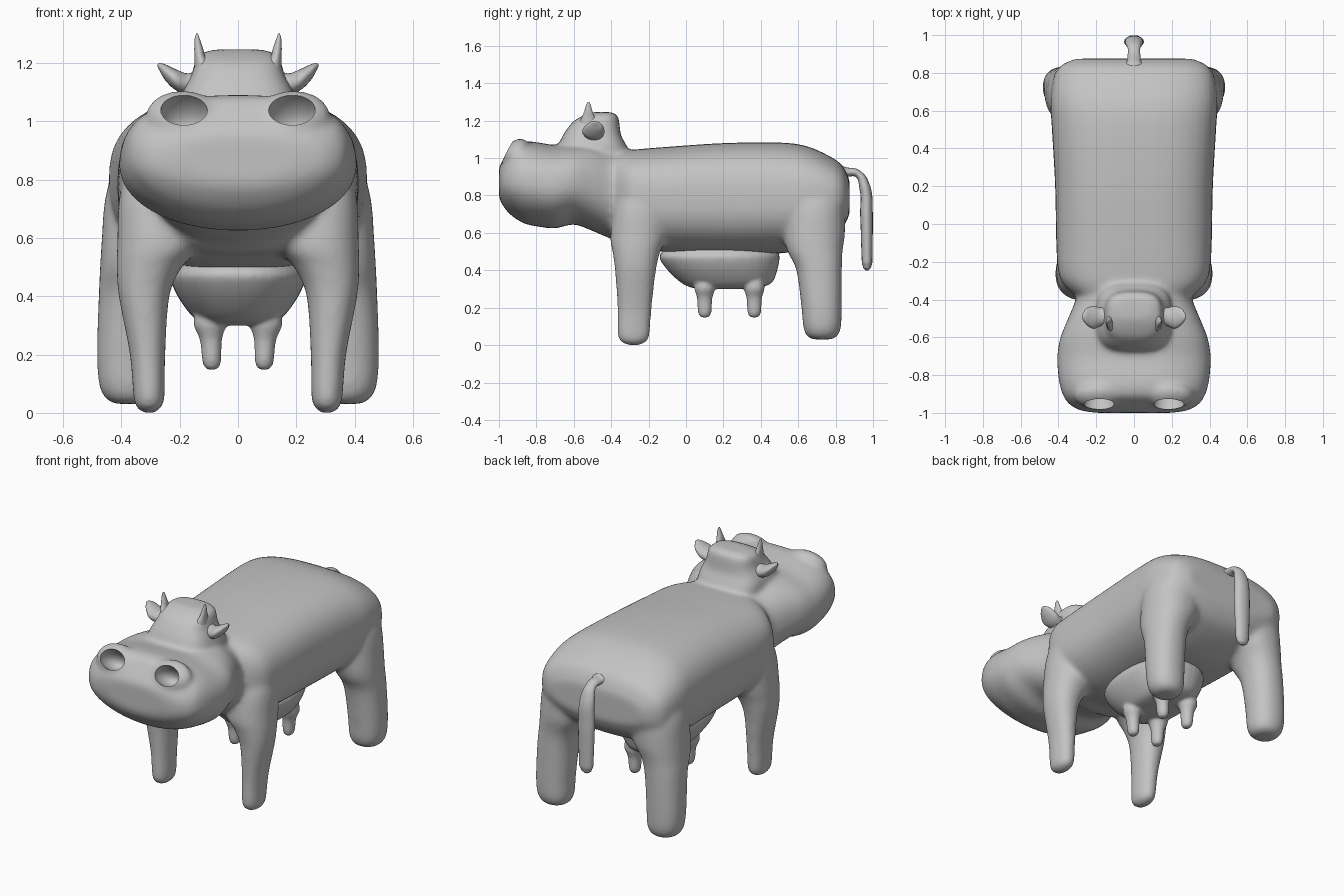
import bpy, bmesh, math
from mathutils import Matrix

if "Cube" in bpy.data.objects:
    bpy.data.objects.remove(bpy.data.objects["Cube"])

grey = bpy.data.materials.new("plain grey")
grey.diffuse_color = (0.55, 0.55, 0.55, 1)
grey.use_nodes = True
grey.node_tree.nodes["Principled BSDF"].inputs["Base Color"].default_value = grey.diffuse_color


def spline(keys, steps=6):
    """Smooth in-between sections through the key sections."""
    out = []
    for i in range(len(keys) - 1):
        a, b = keys[max(i - 1, 0)], keys[i]
        c, d = keys[i + 1], keys[min(i + 2, len(keys) - 1)]
        for s in range(steps):
            u = s / steps
            out.append([q + 0.5 * u * (r - p + u * (2 * p - 5 * q + 4 * r - t + u * (3 * (q - r) + t - p)))
                        for p, q, r, t in zip(a, b, c, d)])
    return out + [list(keys[-1])]


def loft(bm, axis, keys, e_top=2.0, e_bot=None, side=1, n=40):
    """Skin superellipse sections (t, centre a, centre b, radius a, radius b) along an axis."""
    e_bot = e_bot or e_top
    rings = []
    for t, a, b, ra, rb in spline(keys):
        ring = []
        for k in range(n):
            w = 2 * math.pi * k / n
            c, s = math.cos(w), math.sin(w)
            e = e_top if s >= 0 else e_bot
            p = a + ra * math.copysign(abs(c) ** (2 / e), c)
            q = b + rb * math.copysign(abs(s) ** (2 / e), s)
            x, y, z = {"x": (t, p, q), "y": (p, t, q), "z": (p, q, t)}[axis]
            ring.append(bm.verts.new((x * side, y, z)))
        rings.append(ring)
    for r0, r1 in zip(rings, rings[1:]):
        for k in range(n):
            bm.faces.new((r0[k], r0[(k + 1) % n], r1[(k + 1) % n], r1[k]))
    bm.faces.new(rings[0])
    bm.faces.new(rings[-1])


def trunk(keys):
    """Sections given as (y, half width, bottom z, top z)."""
    return [(y, 0, (b + t) / 2, w, (t - b) / 2) for y, w, b, t in keys]


def blob(bm, loc, radii, tilt):
    m = Matrix.Translation(loc) @ Matrix.Rotation(math.radians(tilt), 4, "X") @ Matrix.Diagonal((*radii, 1))
    bmesh.ops.create_uvsphere(bm, u_segments=32, v_segments=20, radius=1, matrix=m)


def finish(name, bm):
    bmesh.ops.recalc_face_normals(bm, faces=bm.faces)
    me = bpy.data.meshes.new(name)
    bm.to_mesh(me)
    bm.free()
    me.materials.append(grey)
    ob = bpy.data.objects.new(name, me)
    bpy.context.collection.objects.link(ob)
    return ob


def fuse(ob, voxel, rounds, cutter=None):
    """Melt overlapping parts into one soft skin, then cut holes."""
    m = ob.modifiers.new("fuse", "REMESH")
    m.mode, m.voxel_size = "VOXEL", voxel
    m = ob.modifiers.new("soften", "SMOOTH")
    m.factor, m.iterations = 0.5, rounds
    if cutter:
        m = ob.modifiers.new("holes", "BOOLEAN")
        m.operation, m.object, m.solver = "DIFFERENCE", cutter, "EXACT"
    dg = bpy.context.evaluated_depsgraph_get()
    me = bpy.data.meshes.new_from_object(ob.evaluated_get(dg))
    ob.modifiers.clear()
    ob.data = me
    me.materials.clear()
    me.materials.append(grey)


def smooth(ob):
    bpy.ops.object.select_all(action="DESELECT")
    ob.select_set(True)
    bpy.context.view_layer.objects.active = ob
    bpy.ops.object.shade_smooth_by_angle(angle=math.radians(50))


# torso
bm = bmesh.new()
loft(bm, "y", trunk([
    (-.43, .25, .59, 1.0), (-.38, .31, .555, 1.03), (-.33, .365, .545, 1.04), (-.26, .40, .535, 1.047),
    (-.1, .412, .495, 1.06), (.2, .418, .485, 1.08), (.5, .435, .49, 1.083), (.65, .443, .52, 1.062),
    (.78, .425, .575, 1.003), (.84, .385, .63, .955), (.875, .31, .70, .88)]), 2.75, 2.5)
# head and neck
loft(bm, "y", trunk([
    (-1.0, .2, .79, .955), (-.985, .29, .755, .98), (-.95, .348, .708, 1.03), (-.91, .375, .675, 1.077),
    (-.86, .392, .648, 1.09), (-.8, .402, .635, 1.085), (-.7, .407, .624, 1.07), (-.6, .39, .645, 1.075),
    (-.5, .35, .61, 1.075), (-.4, .31, .57, 1.05), (-.3, .30, .56, 1.04)]), 2.55, 2.05)
# crown of the head
loft(bm, "z", [
    (1.0, 0, -.49, .20, .20), (1.07, 0, -.5, .20, .18), (1.12, 0, -.503, .18, .156), (1.16, 0, -.493, .158, .14),
    (1.2, 0, -.478, .15, .12), (1.23, 0, -.455, .132, .088), (1.246, 0, -.45, .08, .05)], 3)
for s in (1, -1):
    # nostril rims
    blob(bm, (s * .19, -.91, 1.025), (.125, .09, .06), 53)
    # front leg
    loft(bm, "z", [
        (0, .305, -.28, .02, .035), (.015, .305, -.28, .04, .065), (.05, .305, -.28, .053, .085),
        (.2, .31, -.275, .061, .092), (.4, .322, -.27, .087, .11), (.5, .304, -.265, .112, .128),
        (.58, .272, -.255, .142, .15), (.75, .27, -.24, .135, .14), (.9, .25, -.22, .10, .10)], 2.2, side=s)
    # rear leg
    loft(bm, "z", [
        (.03, .37, .728, .04, .04), (.042, .37, .728, .077, .076), (.09, .373, .728, .102, .1),
        (.2, .375, .725, .109, .108), (.4, .364, .712, .114, .122), (.5, .346, .69, .127, .147),
        (.6, .312, .685, .155, .165), (.75, .29, .685, .163, .16), (.9, .25, .68, .15, .13)], 2.2, side=s)
body = finish("body", bm)

# nostril holes
bm = bmesh.new()
for s in (1, -1):
    blob(bm, (s * .185, -.95, 1.035), (.08, .058, .11), 53)
cutter = finish("nostril_cutter", bm)
cutter.hide_render = True
fuse(body, .011, 22, cutter)
bpy.data.objects.remove(cutter)
smooth(body)

# udder with four teats
bm = bmesh.new()
loft(bm, "z", [
    (.3, 0, .21, .08, .14), (.312, 0, .215, .13, .2), (.34, 0, .215, .165, .25), (.4, 0, .195, .207, .293),
    (.46, 0, .18, .232, .32), (.49, 0, .18, .225, .315), (.53, 0, .18, .19, .27)], 2.3)
for s in (1, -1):
    for y in (.1, .365):
        loft(bm, "z", [
            (.147, .09, y, .012, .014), (.155, .09, y, .024, .028), (.18, .09, y, .033, .037),
            (.25, .093, y, .038, .041), (.3, .097, y, .055, .055), (.34, .097, y, .05, .05)], side=s)
udder = finish("udder", bm)
fuse(udder, .008, 10)
smooth(udder)

# ears and horns
for s, label in ((1, "left"), (-1, "right")):
    bm = bmesh.new()
    loft(bm, "x", [
        (.12, -.48, 1.14, .05, .045), (.17, -.49, 1.128, .048, .036), (.215, -.495, 1.143, .06, .036),
        (.25, -.49, 1.168, .045, .027), (.268, -.49, 1.185, .022, .014), (.276, -.49, 1.191, .006, .004)],
        side=s, n=24)
    smooth(finish(label + "_ear", bm))
    bm = bmesh.new()
    loft(bm, "z", [
        (1.14, .11, -.52, .042, .06), (1.19, .118, -.522, .032, .048), (1.22, .13, -.522, .019, .034),
        (1.25, .135, -.522, .015, .022), (1.285, .14, -.522, .008, .012), (1.3, .14, -.522, .003, .004)],
        side=s, n=24)
    smooth(finish(label + "_horn", bm))

# tail: thickened curve
cu = bpy.data.curves.new("tail", "CURVE")
cu.dimensions, cu.bevel_depth, cu.bevel_resolution = "3D", 1, 6
cu.use_fill_caps, cu.resolution_u = True, 8
path = [(.80, .92, .05), (.86, .925, .024), (.92, .915, .02), (.957, .84, .03), (.965, .70, .034),
        (.967, .55, .031), (.968, .44, .028), (.968, .412, .02), (.968, .4, .008)]
sp = cu.splines.new("BEZIER")
sp.bezier_points.add(len(path) - 1)
for p, (y, z, r) in zip(sp.bezier_points, path):
    p.co, p.radius = (0, y, z), r
    p.handle_left_type = p.handle_right_type = "AUTO"
cu.materials.append(grey)
tail = bpy.data.objects.new("tail", cu)
tail.scale.x = 1.55
bpy.context.collection.objects.link(tail)
